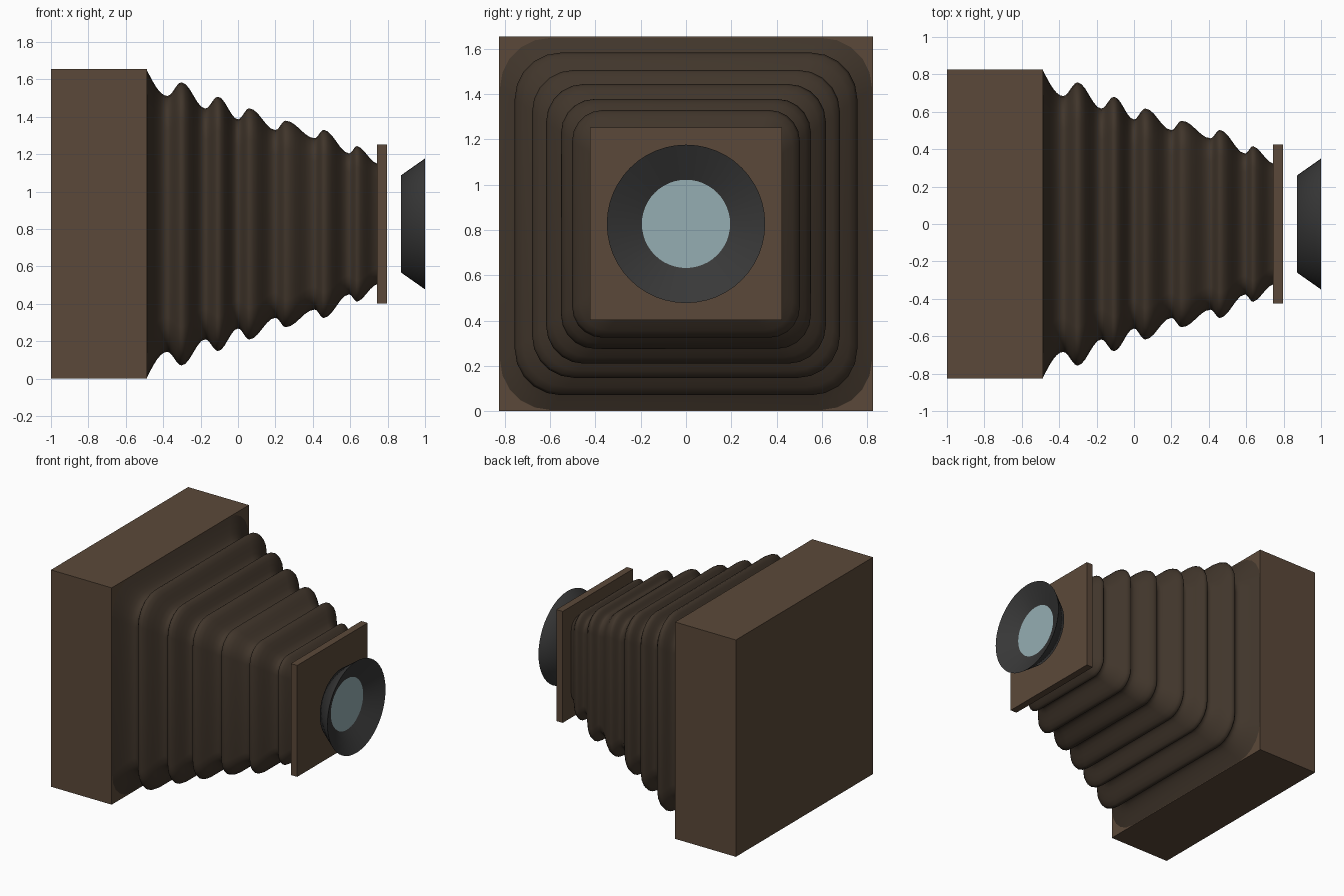
import bpy, bmesh, math

if "Cube" in bpy.data.objects:
    bpy.data.objects.remove(bpy.data.objects["Cube"])

CZ = 0.827  # height of the optical axis


def material(name, color):
    m = bpy.data.materials.new(name)
    m.diffuse_color = (*color, 1)
    m.use_nodes = True
    m.node_tree.nodes["Principled BSDF"].inputs["Base Color"].default_value = m.diffuse_color
    return m


WOOD = material("wood", (0.105, 0.066, 0.041))
LEATHER = material("leather", (0.052, 0.036, 0.024))
BLACK = material("black", (0.04, 0.04, 0.04))
GLASS = material("glass", (0.30, 0.42, 0.45))


def box(name, x0, x1, half, mat):
    bpy.ops.mesh.primitive_cube_add(size=1, location=((x0 + x1) / 2, 0, CZ))
    o = bpy.context.object
    o.name = name
    o.scale = (x1 - x0, half * 2, half * 2)
    bpy.ops.object.transform_apply(location=False, rotation=False, scale=True)
    o.data.materials.append(mat)
    return o


def loft(name, profile, section, mat, cap_start=False, cap_end=False, angle=60):
    """Sweep a unit (y, z) section along x, scaled by the profile's (x, size) pairs."""
    bm = bmesh.new()
    rings = [[bm.verts.new((x, y * s, CZ + z * s)) for y, z in section]
             for x, s in profile]
    n = len(section)
    for a, b in zip(rings, rings[1:]):
        for i in range(n):
            j = (i + 1) % n
            bm.faces.new((a[i], a[j], b[j], b[i]))
    if cap_start:
        bm.faces.new(rings[0])
    if cap_end:
        bm.faces.new(rings[-1])
    bmesh.ops.recalc_face_normals(bm, faces=bm.faces)
    me = bpy.data.meshes.new(name)
    bm.to_mesh(me)
    bm.free()
    o = bpy.data.objects.new(name, me)
    bpy.context.collection.objects.link(o)
    me.materials.append(mat)
    bpy.ops.object.select_all(action='DESELECT')
    o.select_set(True)
    bpy.context.view_layer.objects.active = o
    bpy.ops.object.shade_smooth_by_angle(angle=math.radians(angle))
    return o


def circle(n):
    return [(math.cos(2 * math.pi * i / n), math.sin(2 * math.pi * i / n)) for i in range(n)]


def rounded_square(r, seg):
    pts = []
    for q, (sy, sz) in enumerate([(1, 1), (-1, 1), (-1, -1), (1, -1)]):
        for k in range(seg + 1):
            a = math.pi / 2 * (q + k / seg)
            pts.append((sy * (1 - r) + r * math.cos(a), sz * (1 - r) + r * math.sin(a)))
    return pts


# Rear box and front lens board
box("rear_box", -1.0, -0.487, 0.827, WOOD)
box("lens_board", 0.743, 0.797, 0.425, WOOD)

# Bellows: alternating valleys and ridges, eased between
folds = [(-0.487, 0.822), (-0.378, 0.684), (-0.302, 0.757), (-0.175, 0.617), (-0.107, 0.680),
         (0.0, 0.559), (0.06, 0.618), (0.20, 0.502), (0.255, 0.552), (0.41, 0.458),
         (0.458, 0.503), (0.594, 0.377), (0.637, 0.416), (0.743, 0.323)]
STEPS = 6
profile = [folds[0]]
last = len(folds) - 2
for i, ((x0, s0), (x1, s1)) in enumerate(zip(folds, folds[1:])):
    for k in range(1, STEPS + 1):
        t = k / STEPS
        if i == 0:
            e = math.sin(t * math.pi / 2)
        else:
            e = (1 - math.cos(t * math.pi)) / 2
            if i == last:
                e = 0.7 * e + 0.3 * t
        profile.append((x0 + (x1 - x0) * t, s0 + (s1 - s0) * e))
loft("bellows", profile, rounded_square(0.27, 5), LEATHER, angle=80)

# Flared lens hood with a dished front, and the glass set in it
loft("lens_hood", [(0.872, 0.26), (1.0, 0.35), (0.92, 0.195)], circle(48), BLACK,
     cap_start=True)
loft("lens_glass", [(0.90, 0.195), (0.92, 0.195)], circle(48), GLASS,
     cap_start=True, cap_end=True, angle=30)
